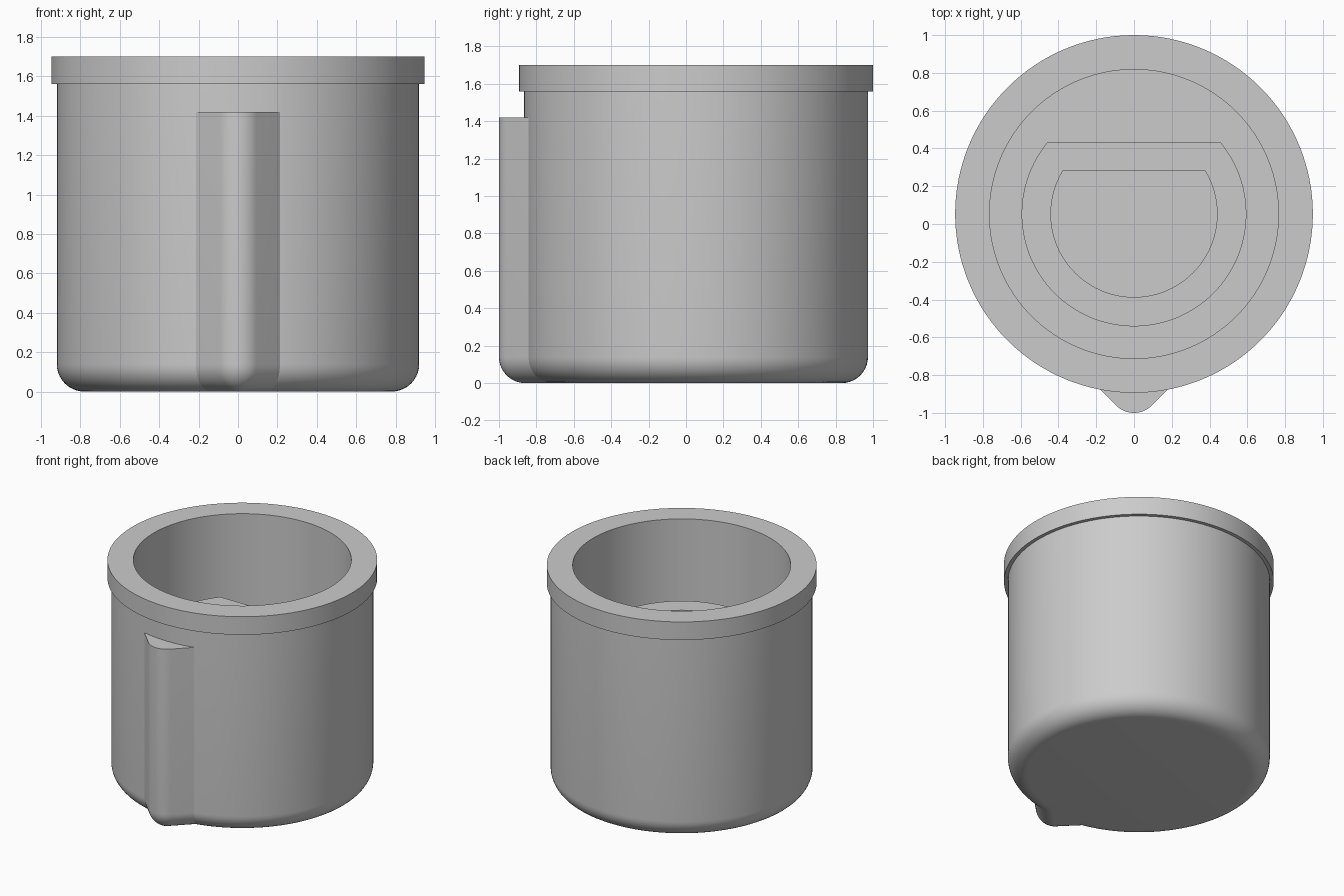
import bpy, bmesh
from math import pi, sin, cos, asin, sqrt, radians

cube = bpy.data.objects.get("Cube")
if cube:
    bpy.data.objects.remove(cube, do_unlink=True)

CY = 0.053          # axis of the round body
FILLET = 0.14       # rounding of the lower edge
FLOOR = 0.16        # floor of the cavity
SEGS = 128

grey = bpy.data.materials.new("plain grey")
grey.use_nodes = True
colour = (0.6, 0.6, 0.6, 1)
grey.diffuse_color = colour
grey.node_tree.nodes["Principled BSDF"].inputs["Base Color"].default_value = colour


def finish(name, bm):
    bmesh.ops.remove_doubles(bm, verts=bm.verts, dist=1e-5)
    bmesh.ops.recalc_face_normals(bm, faces=bm.faces)
    mesh = bpy.data.meshes.new(name)
    bm.to_mesh(mesh)
    bm.free()
    obj = bpy.data.objects.new(name, mesh)
    bpy.context.collection.objects.link(obj)
    mesh.materials.append(grey)
    bpy.ops.object.select_all(action='DESELECT')
    obj.select_set(True)
    bpy.context.view_layer.objects.active = obj
    bpy.ops.object.shade_smooth_by_angle(angle=radians(30))
    return obj


def bridge(bm, a, b):
    for i in range(len(a)):
        j = (i + 1) % len(a)
        bm.faces.new((a[i], a[j], b[j], b[i]))


def ring(bm, points, z):
    return [bm.verts.new((x, y, z)) for x, y in points]


def circle(r):
    return [(r * cos(2 * pi * i / SEGS), CY + r * sin(2 * pi * i / SEGS)) for i in range(SEGS)]


def fillet_steps(n=10):
    """Inset and height pairs from the bottom up to the straight wall."""
    return [(FILLET * (1 - sin(pi / 2 * i / n)), FILLET * (1 - cos(pi / 2 * i / n)))
            for i in range(n + 1)]


# Cup body with rim flange and cavity
body_r, rim_r, bore_r = 0.92, 0.947, 0.765
profile = [(body_r - d, z) for d, z in fillet_steps()]
profile += [(body_r, 1.56), (rim_r, 1.56), (rim_r, 1.70), (bore_r, 1.70), (bore_r, FLOOR)]
bm = bmesh.new()
rings = [ring(bm, circle(r), z) for r, z in profile]
for a, b in zip(rings, rings[1:]):
    bridge(bm, a, b)
bm.faces.new(rings[0])
bm.faces.new(rings[-1])
finish("cup_body", bm)


# Pointer ridge: 45 degree flanks, rounded nose, rounded lower edge
def ridge_outline(d):
    nose_r, nose_y = max(0.133 - d, 0.002), -0.867
    base_y = -0.80 + d
    half = 0.867 + 0.133 * sqrt(2) - d * sqrt(2) + base_y
    nose = [(nose_r * sin(a), nose_y - nose_r * cos(a))
            for a in (pi / 4 * (i / 8 - 1) for i in range(17))]
    return [(-half, base_y)] + nose + [(half, base_y)]


bm = bmesh.new()
rings = [ring(bm, ridge_outline(d), z) for d, z in fillet_steps()]
rings.append(ring(bm, ridge_outline(0), 1.42))
for a, b in zip(rings, rings[1:]):
    bridge(bm, a, b)
bm.faces.new(rings[0])
bm.faces.new(rings[-1])
finish("pointer_ridge", bm)


# Shaft socket: D-shaped tube standing in the cavity
def d_outline(r, flat):
    start = pi - asin(flat / r)
    end = 2 * pi + asin(flat / r)
    return [(r * cos(a), CY + r * sin(a))
            for a in (start + (end - start) * i / 80 for i in range(81))]


bm = bmesh.new()
outer, inner, top = d_outline(0.595, 0.382), d_outline(0.44, 0.228), 1.144
loops = [ring(bm, outer, FLOOR), ring(bm, outer, top), ring(bm, inner, top), ring(bm, inner, FLOOR)]
for i in range(4):
    bridge(bm, loops[i], loops[(i + 1) % 4])
finish("shaft_socket", bm)
